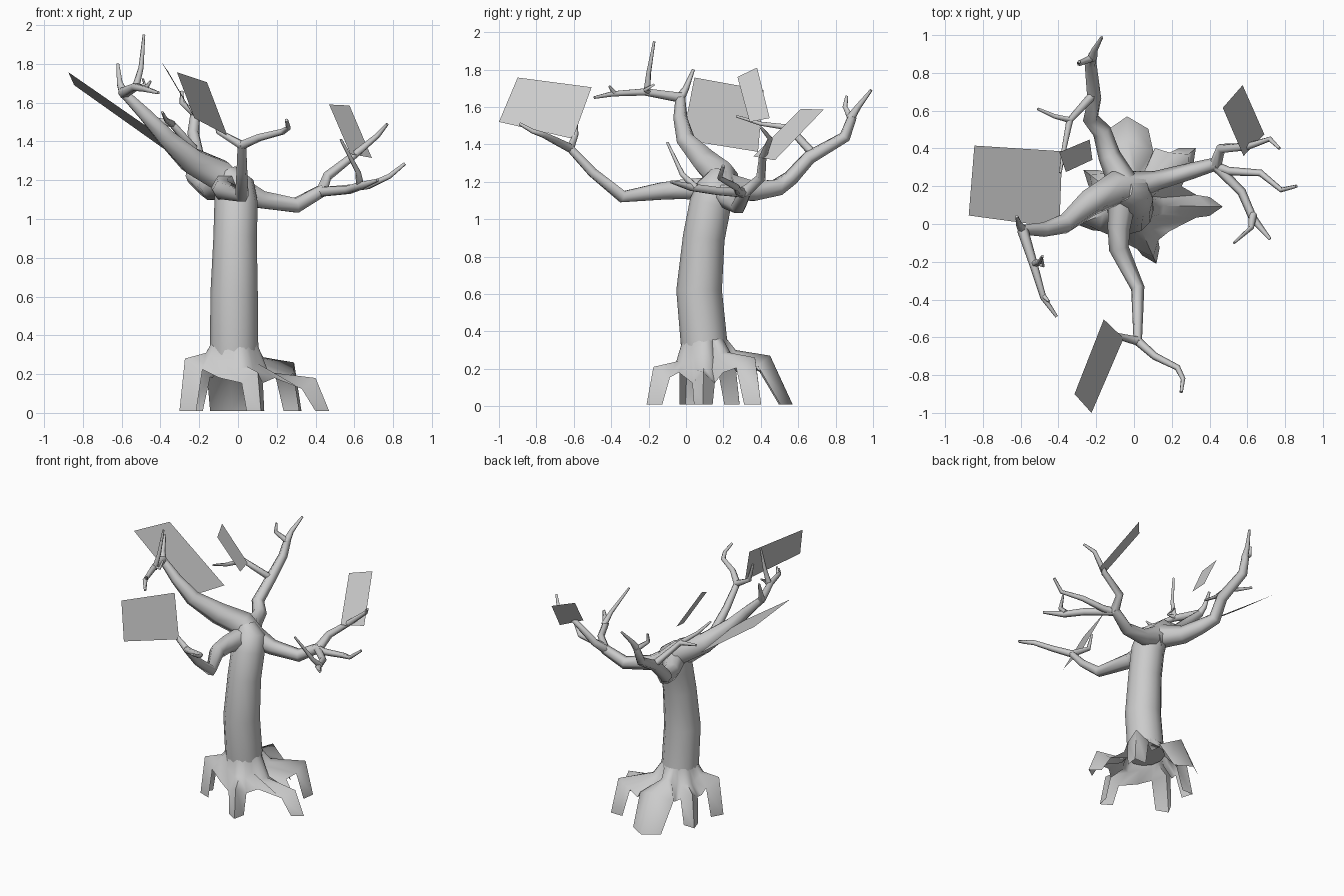
import bpy
import bmesh
import math
from mathutils import Vector

cube = bpy.data.objects.get("Cube")
if cube:
    bpy.data.objects.remove(cube, do_unlink=True)

# One flat grey for the whole tree
GREY = (0.6, 0.6, 0.6, 1.0)
bark = bpy.data.materials.new("bark grey")
bark.use_nodes = True
bark.diffuse_color = GREY
bark.node_tree.nodes["Principled BSDF"].inputs["Base Color"].default_value = GREY


def select_only(obj):
    bpy.ops.object.select_all(action='DESELECT')
    obj.select_set(True)
    bpy.context.view_layer.objects.active = obj


def finish(obj):
    select_only(obj)
    bpy.ops.object.shade_smooth_by_angle(angle=math.radians(75))


def limb(name, points, radii, detail=1):
    """Tube through the points; radii are spread evenly along it."""
    curve = bpy.data.curves.new(name, 'CURVE')
    curve.dimensions = '3D'
    curve.fill_mode = 'FULL'
    curve.bevel_depth = 1.0
    curve.bevel_resolution = detail
    curve.use_fill_caps = True
    spline = curve.splines.new('POLY')
    spline.points.add(len(points) - 1)
    for i, (spot, position) in enumerate(zip(spline.points, points)):
        t = i / (len(points) - 1) * (len(radii) - 1)
        k = min(int(t), len(radii) - 2)
        spot.co = (*position, 1.0)
        spot.radius = radii[k] + (radii[k + 1] - radii[k]) * (t - k)
    curve.materials.append(bark)
    obj = bpy.data.objects.new(name, curve)
    bpy.context.collection.objects.link(obj)
    select_only(obj)
    bpy.ops.object.convert(target='MESH')
    finish(bpy.context.view_layer.objects.active)


def mesh_object(name, bm):
    mesh = bpy.data.meshes.new(name)
    bm.to_mesh(mesh)
    bm.free()
    mesh.materials.append(bark)
    obj = bpy.data.objects.new(name, mesh)
    bpy.context.collection.objects.link(obj)
    return obj


def leaf_card(name, *corners):
    bm = bmesh.new()
    bm.faces.new([bm.verts.new(c) for c in corners])
    mesh_object(name, bm)


# Trunk, slightly bowed and closing over at the crown
limb("trunk",
     [(-.02, .1, .3), (-.02, .07, .62), (-.015, .095, .9), (-.01, .13, 1.08),
      (-.02, .165, 1.17), (-.06, .18, 1.24)],
     [.125, .122, .112, .112, .105, .06], detail=4)

# Root skirt: (angle, reach, knee reach, knee height, half width, reach of the next gap)
ROOTS = [(-66, .34, .3, .21, .05, .25), (-1, .49, .42, .18, .05, .29),
         (41, .46, .41, .26, .06, .33), (92, .47, .35, .27, .11, .24),
         (143, .31, .27, .24, .05, .2), (200, .3, .27, .28, .06, .19)]
CENTRE = Vector((-.02, .1, 0))


def polar(angle, out, side, z):
    a = math.radians(angle)
    return CENTRE + Vector((out * math.cos(a) - side * math.sin(a),
                            out * math.sin(a) + side * math.cos(a), z))


bm = bmesh.new()
columns = []
for i, (angle, reach, knee_out, knee, width, gap) in enumerate(ROOTS):
    # three columns make a curled root, a fourth makes the gap beside it
    for side in (-1, 0, 1):
        back = .07 * abs(side)
        turn = side * 14
        columns.append([bm.verts.new(p) for p in (
            polar(angle + turn, .118, 0, .36),
            polar(angle + turn, .11 + .16 * knee_out, 0, knee + .03 - back * .2),
            polar(angle, knee_out - back, side * width * 1.2, knee - back * .8),
            polar(angle, reach - back, side * width, .01))])
    after = ROOTS[(i + 1) % len(ROOTS)][0]
    middle = angle + ((after - angle) % 360) / 2
    columns.append([bm.verts.new(p) for p in (
        polar(middle, .118, 0, .36), polar(middle, .135, 0, .26),
        polar(middle, gap, 0, .18))])
for i, left in enumerate(columns):
    right = columns[(i + 1) % len(columns)]
    for k in range(min(len(left), len(right)) - 1):
        bm.faces.new((left[k], left[k + 1], right[k + 1], right[k]))
bmesh.ops.recalc_face_normals(bm, faces=bm.faces)
finish(mesh_object("root_skirt", bm))

# Front branch
limb("front_branch",
     [(-.06, .14, 1.16), (-.08, -.02, 1.16), (-.08, -.13, 1.15), (.02, -.34, 1.12),
      (.02, -.5, 1.25), (.02, -.63, 1.39)], [.075, .06, .053, .036, .028, .022])
limb("front_right_twig",
     [(.02, -.62, 1.38), (.11, -.7, 1.42), (.23, -.76, 1.45), (.26, -.82, 1.47),
      (.25, -.89, 1.51)], [.024, .009])
limb("front_left_twig",
     [(.02, -.62, 1.38), (-.1, -.59, 1.45), (-.13, -.59, 1.57)], [.024, .007])

# Right side branch
limb("side_branch",
     [(.01, .19, 1.13), (-.1, .19, 1.23), (-.24, .11, 1.3), (-.37, 0, 1.42),
      (-.48, -.03, 1.54), (-.6, -.03, 1.66)], [.09, .09, .075, .052, .038, .025])
limb("side_tip", [(-.59, -.03, 1.65), (-.61, 0, 1.7), (-.62, .04, 1.8)], [.026, .008])
limb("side_long_twig",
     [(-.59, -.03, 1.65), (-.53, -.22, 1.68), (-.48, -.39, 1.67), (-.41, -.49, 1.65)],
     [.03, .022, .016, .008])
limb("side_tall_twig",
     [(-.53, -.21, 1.67), (-.5, -.2, 1.78), (-.485, -.17, 1.95)], [.02, .007])
limb("side_spur", [(-.53, -.2, 1.68), (-.48, -.22, 1.69), (-.49, -.17, 1.72)],
     [.015, .006])
limb("side_long_spur", [(-.48, -.38, 1.67), (-.45, -.41, 1.71)], [.014, .006])

# Back branch
limb("back_branch",
     [(-.04, .18, 1.18), (-.13, .36, 1.15), (-.17, .49, 1.17), (-.23, .56, 1.22),
      (-.21, .66, 1.33), (-.23, .85, 1.44), (-.22, .89, 1.55)],
     [.085, .06, .05, .043, .038, .032, .025])
limb("back_tip", [(-.22, .88, 1.54), (-.21, .92, 1.6), (-.17, .99, 1.69)], [.026, .008])
limb("back_fork", [(-.22, .88, 1.54), (-.29, .85, 1.6), (-.29, .86, 1.66)], [.02, .008])
limb("back_side_twig",
     [(-.22, .68, 1.35), (-.34, .55, 1.49), (-.42, .57, 1.51), (-.51, .61, 1.54)],
     [.024, .008])
limb("back_card_twig",
     [(-.34, .55, 1.49), (-.37, .4, 1.51), (-.39, .27, 1.55)], [.018, .007])

# Left side branch and its twigs
limb("left_branch",
     [(-.02, .2, 1.16), (.12, .23, 1.1), (.3, .28, 1.07), (.44, .32, 1.15)],
     [.08, .052, .044, .034])
limb("left_rising_twig",
     [(.43, .31, 1.14), (.46, .4, 1.22), (.6, .41, 1.33), (.72, .45, 1.43),
      (.77, .4, 1.49)], [.033, .008])
limb("left_outer_twig",
     [(.42, .31, 1.14), (.5, .28, 1.15), (.67, .27, 1.17), (.78, .18, 1.22),
      (.86, .2, 1.285)], [.028, .009])
limb("left_front_twig",
     [(.43, .31, 1.14), (.57, .17, 1.15), (.63, .03, 1.17), (.72, -.08, 1.2)],
     [.028, .024, .022, .009])
limb("left_front_fork",
     [(.63, .05, 1.17), (.62, -.02, 1.24), (.53, -.1, 1.41)], [.022, .007])

# Flat foliage cards
leaf_card("front_card", (-.16, -.505, 1.705), (-.055, -.605, 1.43),
          (-.225, -1, 1.52), (-.315, -.9, 1.757))
leaf_card("side_card", (-.875, .045, 1.757), (-.845, .415, 1.69),
          (-.38, .385, 1.36), (-.395, -.02, 1.425))
leaf_card("back_card", (-.36, .275, 1.76), (-.395, .38, 1.81),
          (-.235, .447, 1.54), (-.22, .34, 1.52))
leaf_card("left_card", (.47, .615, 1.59), (.575, .735, 1.585),
          (.69, .475, 1.315), (.58, .36, 1.335))
